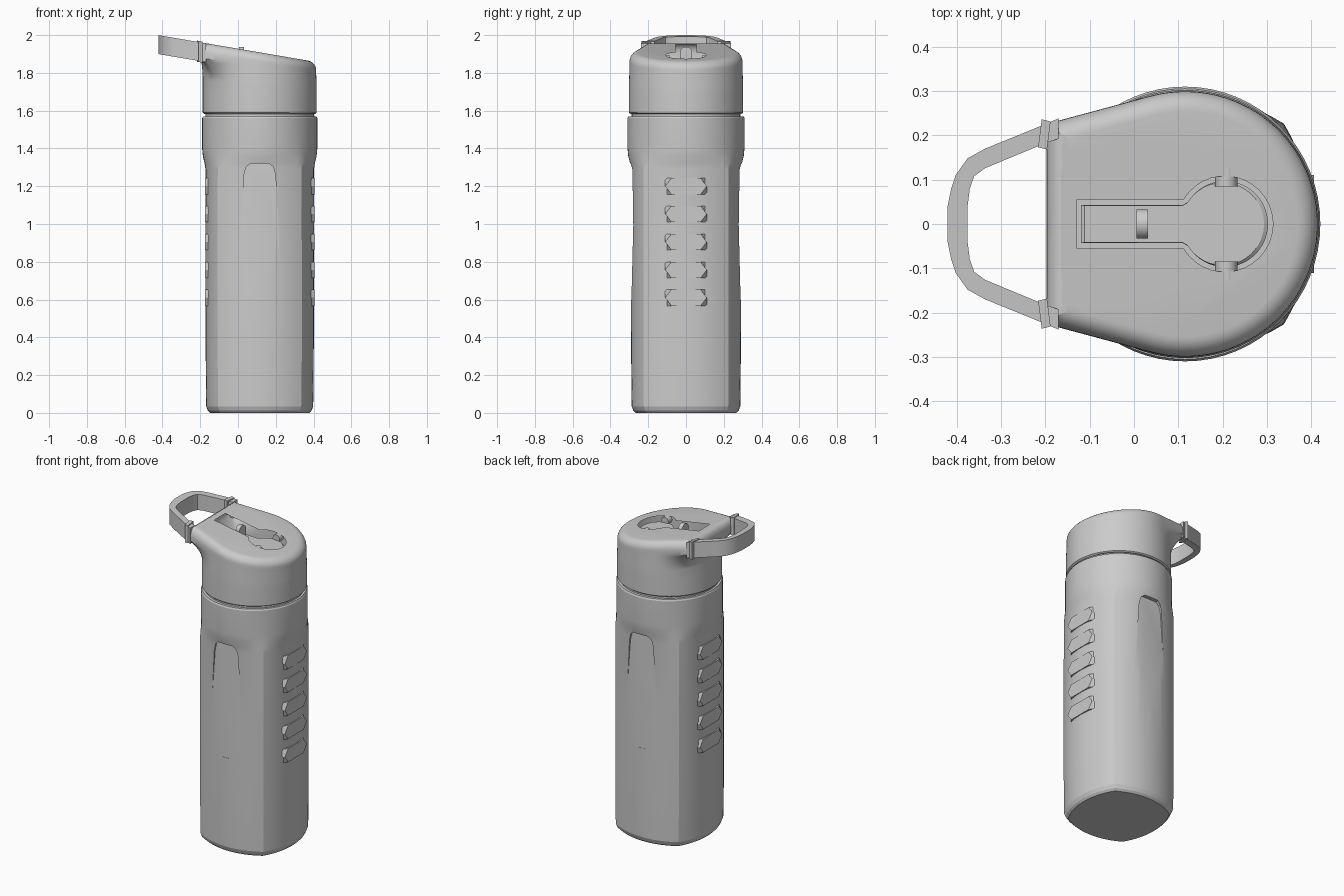
import bpy, bmesh
from math import sin, cos, pi, radians, acos, atan2, hypot
from mathutils import Vector

if "Cube" in bpy.data.objects:
    bpy.data.objects.remove(bpy.data.objects["Cube"])

CX = 0.115                      # bottle axis


def loft(name, rings, smooth=None):
    """Skin closed rings of points and cap both ends."""
    bm = bmesh.new()
    vs = [[bm.verts.new(p) for p in ring] for ring in rings]
    n = len(vs[0])
    for a, b in zip(vs, vs[1:]):
        for i in range(n):
            j = (i + 1) % n
            bm.faces.new((a[i], a[j], b[j], b[i]))
    bm.faces.new(vs[0][::-1])
    bm.faces.new(vs[-1])
    bmesh.ops.recalc_face_normals(bm, faces=bm.faces)
    me = bpy.data.meshes.new(name)
    bm.to_mesh(me)
    bm.free()
    ob = bpy.data.objects.new(name, me)
    bpy.context.collection.objects.link(ob)
    if smooth:
        shade(ob, smooth)
    return ob


def activate(ob):
    bpy.ops.object.select_all(action='DESELECT')
    ob.select_set(True)
    bpy.context.view_layer.objects.active = ob


def shade(ob, deg):
    activate(ob)
    bpy.ops.object.shade_smooth_by_angle(angle=radians(deg))


def cut(ob, cutter):
    cutter.hide_render = True
    m = ob.modifiers.new("cut", 'BOOLEAN')
    m.object, m.operation, m.solver = cutter, 'DIFFERENCE', 'EXACT'
    activate(ob)
    bpy.ops.object.modifier_apply(modifier=m.name)
    bpy.data.objects.remove(cutter)


def prism(name, plan, low, high, smooth=None):
    """Vertical prism whose lower and upper heights are functions of x."""
    return loft(name, [[(x, y, f(x)) for x, y in plan] for f in (low, high)], smooth)


def mirrored(half):
    """Complete a plan outline given for y > 0."""
    return half + [(x, -y) for x, y in reversed(half)]


def arc(cx, r, a0, a1, n):
    return [(cx + r * cos(radians(a0 + (a1 - a0) * i / n)),
             r * sin(radians(a0 + (a1 - a0) * i / n))) for i in range(n + 1)]


def rim(x):
    return 1.928 - 0.17 * x     # slanted top plane of lid and handle


def floor(x):
    return 1.852 - 0.04 * x     # recess floor in the lid


# Body: round shoulder blending into a soft square with creased corners
def body_ring(z, square, scale=1.0):
    pts = []
    for i in range(64):
        a = 2 * pi * i / 64
        u = abs((a + pi / 4) % (pi / 2) - pi / 4) / (pi / 4)
        low = 0.286 + 0.029 * u * u
        r = (0.305 + (low - 0.305) * square) * scale
        pts.append((CX + r * cos(a), r * 1.015 * sin(a), z))
    return pts


body = loft("bottle_body", [
    body_ring(0, 1, 0.92), body_ring(0.012, 1, 0.96), body_ring(0.035, 1, 0.99),
    body_ring(0.3, 1), body_ring(0.8, 0.98), body_ring(1.29, 0.92), body_ring(1.32, 0.7),
    body_ring(1.36, 0.2), body_ring(1.40, 0), body_ring(1.56, 0), body_ring(1.57, 0, 0.985)])

# Tapered grip recess on the front and back
panel = [(-0.005, 0.6), (0.235, 0.6), (0.198, 1.26), (0.188, 1.3), (0.165, 1.32),
         (0.065, 1.32), (0.042, 1.3), (0.032, 1.26)]
for s in (-1, 1):
    cut(body, loft("grip_cutter", [
        [(x, s * (0.289 - 0.018 * (z - 0.6) / 0.72), z) for x, z in panel],
        [(x, s * 0.4, z) for x, z in panel]]))
shade(body, 18)

# Grip pads on both sides
for s, side in ((-1, "left"), (1, "right")):
    for k, z in enumerate((0.61, 0.757, 0.905, 1.053, 1.2)):
        rect = [(-0.11, 0), (-0.11, -0.043), (0.11, -0.043), (0.11, 0), (0.11, 0.043), (-0.11, 0.043)]
        hexa = [(-0.11, 0), (-0.077, -0.043), (0.077, -0.043), (0.11, 0), (0.077, 0.043), (-0.077, 0.043)]
        loft(f"{side}_grip_pad_{k + 1}", [
            [(CX + s * d, y, z + h) for y, h in pts]
            for d, pts in ((0.25, rect), (0.268, rect), (0.291, hexa))])

# Neck in the gap between body and lid
prism("neck", arc(CX, 0.288, 0, 354.375, 63), lambda x: 1.55, lambda x: 1.6, 30)

# Lid: circle flaring into a teardrop that reaches the handle arms
R, TIP = 0.302, (-0.315, 0.228)
tip_a = atan2(TIP[1], TIP[0])
tan_a = tip_a - acos(R / hypot(*TIP))


def lid_ring(t, flare, inset):
    n = 128
    base = []
    for i in range(n):
        a = 2 * pi * (i + 0.5) / n
        b = a if a < pi else 2 * pi - a
        tear = R if b < tan_a else R / cos(b - tan_a) if b < tip_a else TIP[0] / cos(b)
        r = R + (tear - R) * flare
        base.append(Vector((CX + r * cos(a), r * sin(a))))
    pts = []
    for i, p in enumerate(base):
        d = (base[(i + 1) % n] - base[i - 1]).normalized()
        x, y = p.x - d.y * inset, p.y + d.x * inset
        pts.append((x, y, 1.583 + t * (rim(x) - 1.583)))
    return pts


levels = [(0, 0, 0.008), (0.02, 0, 0), (0.3, 0, 0)]
for i in range(9):
    f = i / 8
    levels.append((0.47 + 0.31 * f, f ** 1.8, 0.003 * f))
for i in range(8):
    a = pi / 2 * i / 7
    levels.append((0.85 + 0.15 * sin(a), 1, 0.003 + 0.045 * (1 - cos(a))))
lid = loft("lid", [lid_ring(*l) for l in levels])

# Cut the gap between the arms, the sunken top, the spout seat and its channel
gap = mirrored([(-0.3, 0.175), (-0.21, 0.178), (-0.175, 0.185), (-0.155, 0.18)]
               + arc(CX, 0.304, 147, 180, 8)[:-1])
cut(lid, prism("gap_cutter", gap, lambda x: 1.5, lambda x: 2.2))
well = mirrored([(-0.3, 0.18), (-0.17, 0.19), (-0.1, 0.192), (-0.03, 0.183), (0.04, 0.164),
                 (0.1, 0.139), (0.15, 0.111)] + arc(0.2, 0.12, 95, 3, 12))
cut(lid, prism("well_cutter", well, floor, lambda x: 2.2))
seat = mirrored([(-0.128, 0.055), (0.11, 0.055)] + arc(0.205, 0.108, 149, 3, 14))
cut(lid, prism("seat_cutter", seat, lambda x: floor(x) - 0.035, lambda x: 2.2))
shade(lid, 30)

# Carry handle and its collars
prism("handle", [(-0.17, 0.238), (-0.2, 0.225), (-0.335, 0.17), (-0.375, 0.148), (-0.402, 0.11),
                 (-0.412, 0.08), (-0.42, 0.04), (-0.42, -0.04), (-0.412, -0.08), (-0.402, -0.11),
                 (-0.375, -0.148), (-0.335, -0.17), (-0.2, -0.225), (-0.17, -0.238),
                 (-0.17, -0.192), (-0.2, -0.182), (-0.335, -0.126), (-0.36, -0.108),
                 (-0.37, -0.08), (-0.375, -0.04), (-0.375, 0.04), (-0.37, 0.08),
                 (-0.36, 0.108), (-0.335, 0.126), (-0.2, 0.182), (-0.17, 0.192)],
      lambda x: rim(x) - 0.1, rim, 30)
for s, side in ((-1, "front"), (1, "back")):
    plan = [(-0.216, s * 0.173), (-0.196, s * 0.168), (-0.188, s * 0.231), (-0.208, s * 0.236)]
    prism(side + "_handle_collar", plan, lambda x: rim(x) - 0.106, lambda x: rim(x) + 0.006)

# Folding spout: lever and round cap, finger tab, hinge pins
spout = mirrored([(-0.12, 0.043), (0.11, 0.043), (0.122, 0.05)] + arc(0.205, 0.097, 145, 3, 16))
rings = []
for k, dz in ((1, -0.04), (1, 0.008), (0.96, 0.014)):
    rings.append([(0.08 + (x - 0.08) * k, y * k, floor(x) + dz) for x, y in spout])
loft("spout", rings, 30)

tab = [(-0.033, 1.84)] + [(-0.033 * cos(pi * i / 10), 1.908 + 0.03 * sin(pi * i / 10))
                          for i in range(11)] + [(0.033, 1.84)]
loft("spout_tab", [[(x, y, z) for y, z in tab] for x in (0.006, 0.032)], 30)

for s, side in ((-1, "front"), (1, "back")):
    loft(side + "_hinge_pin", [
        [(0.208 + 0.025 * cos(pi * i / 8), s * y, 1.868 + 0.025 * sin(pi * i / 8)) for i in range(16)]
        for y in (0.085, 0.125)], 30)
